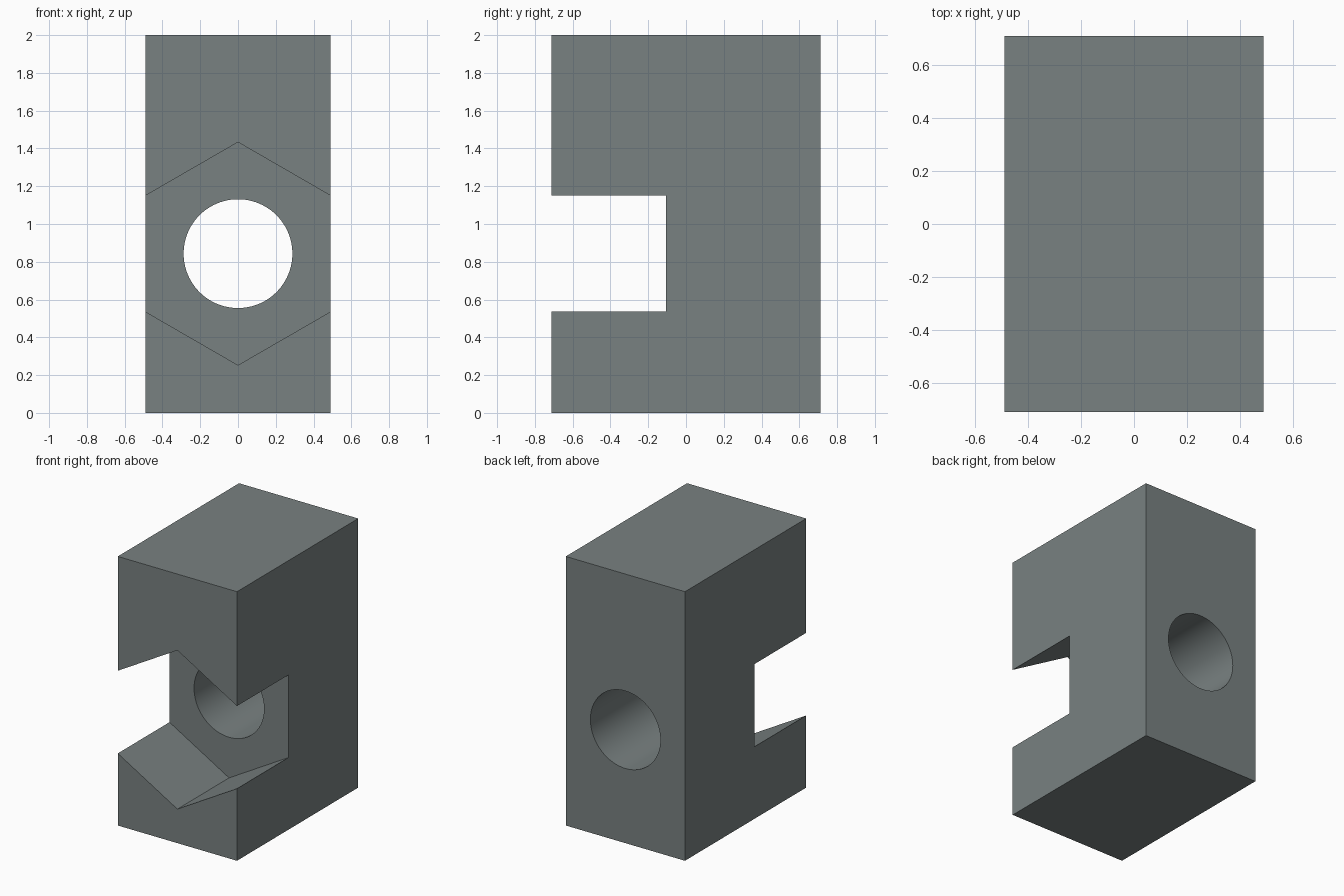
import bpy, math

if "Cube" in bpy.data.objects:
    bpy.data.objects.remove(bpy.data.objects["Cube"])

HALF_X, HALF_Y, HEIGHT = 0.49, 0.712, 2.0
BORE_Z = 0.843

steel = bpy.data.materials.new("grey steel")
steel.diffuse_color = (0.19, 0.22, 0.22, 1)
steel.use_nodes = True
steel.node_tree.nodes["Principled BSDF"].inputs["Base Color"].default_value = steel.diffuse_color


def cutter(name, sides, radius, y0, y1):
    """Prism along y with a corner pointing up."""
    bpy.ops.mesh.primitive_cylinder_add(
        vertices=sides, radius=radius, depth=y1 - y0,
        location=(0, (y0 + y1) / 2, BORE_Z), rotation=(math.pi / 2, 0, 0))
    ob = bpy.context.object
    ob.name = name
    ob.hide_render = True
    ob.data.materials.append(steel)
    return ob


# Solid block
bpy.ops.mesh.primitive_cube_add(size=1, location=(0, 0, HEIGHT / 2))
block = bpy.context.object
block.name = "block"
block.scale = (2 * HALF_X, 2 * HALF_Y, HEIGHT)
bpy.ops.object.transform_apply(location=True, rotation=False, scale=True)
block.data.materials.append(steel)

# Hexagonal nut pocket open to the front and sides, and a round through bore
cutters = [cutter("nut_pocket_cutter", 6, 0.59, -1.0, -0.105),
           cutter("bore_cutter", 96, 0.288, -1.1, 1.1)]

for tool in cutters:
    mod = block.modifiers.new(tool.name, 'BOOLEAN')
    mod.operation = 'DIFFERENCE'
    mod.solver = 'EXACT'
    mod.object = tool
    bpy.ops.object.select_all(action='DESELECT')
    block.select_set(True)
    bpy.context.view_layer.objects.active = block
    bpy.ops.object.modifier_apply(modifier=mod.name)
    bpy.data.objects.remove(tool)

# Smooth bore wall, crisp block edges
bpy.ops.object.shade_smooth_by_angle(angle=math.radians(25))
